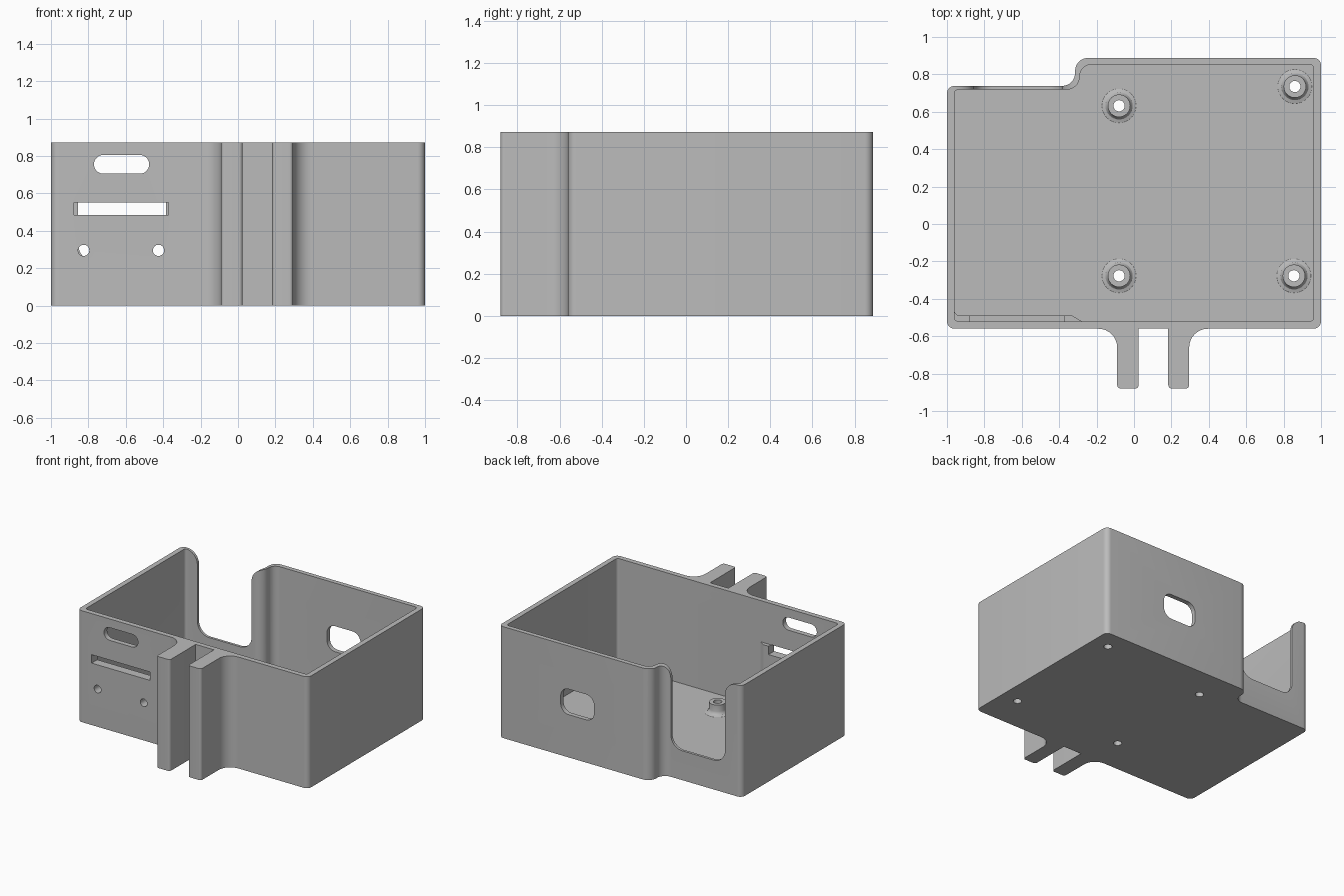
import bpy, bmesh, math
from mathutils import Vector

old = bpy.data.objects.get("Cube")
if old:
    bpy.data.objects.remove(old, do_unlink=True)

grey = bpy.data.materials.new("plain grey")
grey.use_nodes = True
GREY = (0.5, 0.5, 0.5, 1)
grey.diffuse_color = GREY
grey.node_tree.nodes["Principled BSDF"].inputs["Base Color"].default_value = GREY

HEIGHT, FLOOR = 0.873, 0.04
HOLE = 0.03


def rounded(corners, seg=8):
    """Turn (x, y, radius) corners into an outline with tangent arcs."""
    out = []
    for i, (x, y, r) in enumerate(corners):
        p = Vector((x, y))
        if r == 0:
            out.append(p)
            continue
        a = (Vector(corners[i - 1][:2]) - p).normalized()
        b = (Vector(corners[(i + 1) % len(corners)][:2]) - p).normalized()
        half = a.angle(b) / 2
        centre = p + (a + b).normalized() * r / math.sin(half)
        start = p + a * r / math.tan(half) - centre
        end = p + b * r / math.tan(half) - centre
        turn = math.atan2(start.x * end.y - start.y * end.x, start.dot(end))
        for k in range(seg + 1):
            t = turn * k / seg
            c, s = math.cos(t), math.sin(t)
            out.append(centre + Vector((start.x * c - start.y * s,
                                        start.x * s + start.y * c)))
    return out


def finish(name, bm):
    bmesh.ops.remove_doubles(bm, verts=bm.verts, dist=1e-5)
    bmesh.ops.recalc_face_normals(bm, faces=bm.faces)
    mesh = bpy.data.meshes.new(name)
    bm.to_mesh(mesh)
    bm.free()
    mesh.materials.append(grey)
    obj = bpy.data.objects.new(name, mesh)
    bpy.context.collection.objects.link(obj)
    return obj


def prism(name, corners, low, high, axis="z"):
    """Extrude a rounded outline along z, or an x-z outline along y."""
    bm = bmesh.new()
    place = (lambda p, t: (p.x, p.y, t)) if axis == "z" else (lambda p, t: (p.x, t, p.y))
    face = bm.faces.new([bm.verts.new(place(p, low)) for p in rounded(corners)])
    top = bmesh.ops.extrude_face_region(bm, geom=[face])["geom"]
    shift = (0, 0, high - low) if axis == "z" else (0, high - low, 0)
    bmesh.ops.translate(bm, vec=shift, verts=[v for v in top if isinstance(v, bmesh.types.BMVert)])
    return finish(name, bm)


def box(x0, x1, y0, y1, r=0):
    return [(x0, y0, r), (x1, y0, r), (x1, y1, r), (x0, y1, r)]


def disc(x, y, r):
    return box(x - r, x + r, y - r, y + r, r)


def activate(obj):
    bpy.ops.object.select_all(action="DESELECT")
    obj.select_set(True)
    bpy.context.view_layer.objects.active = obj


def combine(target, tool, operation="DIFFERENCE"):
    tool.hide_render = True
    mod = target.modifiers.new("combine", "BOOLEAN")
    mod.operation, mod.solver, mod.object = operation, "EXACT", tool
    activate(target)
    bpy.ops.object.modifier_apply(modifier=mod.name)
    bpy.data.objects.remove(tool, do_unlink=True)


def smooth(obj):
    activate(obj)
    bpy.ops.object.shade_smooth_by_angle(angle=math.radians(30))


# Outer body with stepped back and two mounting prongs at the front
case = prism("case_body", [
    (-1, -0.56, 0.04),
    (-0.09, -0.56, 0.1), (-0.09, -0.88, 0.02), (0.025, -0.88, 0.02), (0.025, -0.56, 0),
    (0.183, -0.56, 0), (0.183, -0.88, 0.02), (0.295, -0.88, 0.02), (0.295, -0.56, 0.1),
    (1, -0.56, 0.04), (1, 0.888, 0.04),
    (-0.315, 0.888, 0.07), (-0.315, 0.738, 0.07), (-1, 0.738, 0.04),
], 0, HEIGHT)

# Hollow interior
combine(case, prism("cavity", [
    (-0.96, -0.52, 0.02), (0.96, -0.52, 0.02), (0.96, 0.852, 0.02),
    (-0.29, 0.852, 0.06), (-0.29, 0.718, 0.07), (-0.96, 0.718, 0.02),
], FLOOR, HEIGHT + 0.2))

# Thicker pad inside the front wall
combine(case, prism("front_pad", [
    (-0.98, -0.54, 0), (-0.28, -0.54, 0), (-0.28, -0.52, 0), (-0.33, -0.49, 0),
    (-0.96, -0.49, 0.03), (-0.96, -0.45, 0), (-0.98, -0.45, 0),
], FLOOR / 2, 0.55), "UNION")

# Openings in the front wall
front_openings = [
    box(-0.77, -0.475, 0.705, 0.805, 0.0499),
    box(-0.877, -0.372, 0.485, 0.551),
    disc(-0.825, 0.295, HOLE), disc(-0.425, 0.295, HOLE),
]
for outline in front_openings:
    combine(case, prism("front_cutter", outline, -0.7, -0.4, "y"))

# Window in the back wall
combine(case, prism("window_cutter", box(0.175, 0.465, 0.335, 0.535, 0.07), 0.75, 1, "y"))

# Open notch in the lower back wall, flared at the rim
combine(case, prism("notch_cutter", [
    (-0.855, 0.23, 0.1), (-0.385, 0.23, 0.1), (-0.385, HEIGHT, 0.1), (-0.28, HEIGHT, 0),
    (-0.28, 1, 0), (-0.96, 1, 0), (-0.96, HEIGHT, 0), (-0.855, HEIGHT, 0.1),
], 0.6, 1, "y"))

# Screw bosses with filleted feet, and their holes through the floor
boss_profile = [(HOLE, 0.035), (0.095, 0.035), (0.09, 0.041), (0.073, 0.046),
                (0.064, 0.056), (0.06, 0.07), (0.06, 0.12), (HOLE, 0.12)]
for i, (x, y) in enumerate([(-0.08, 0.632), (0.86, 0.735), (-0.08, -0.277), (0.855, -0.277)]):
    combine(case, prism("screw_cutter", disc(x, y, HOLE), -0.1, 0.2))
    bm = bmesh.new()
    ring = [bm.verts.new((r, 0, z)) for r, z in boss_profile]
    edges = [bm.edges.new((ring[k - 1], ring[k])) for k in range(len(ring))]
    bmesh.ops.spin(bm, geom=ring + edges, axis=(0, 0, 1), cent=(0, 0, 0),
                   angle=math.tau, steps=32)
    boss = finish(f"screw_boss_{i + 1}", bm)
    boss.location = (x, y, 0)
    smooth(boss)

smooth(case)
